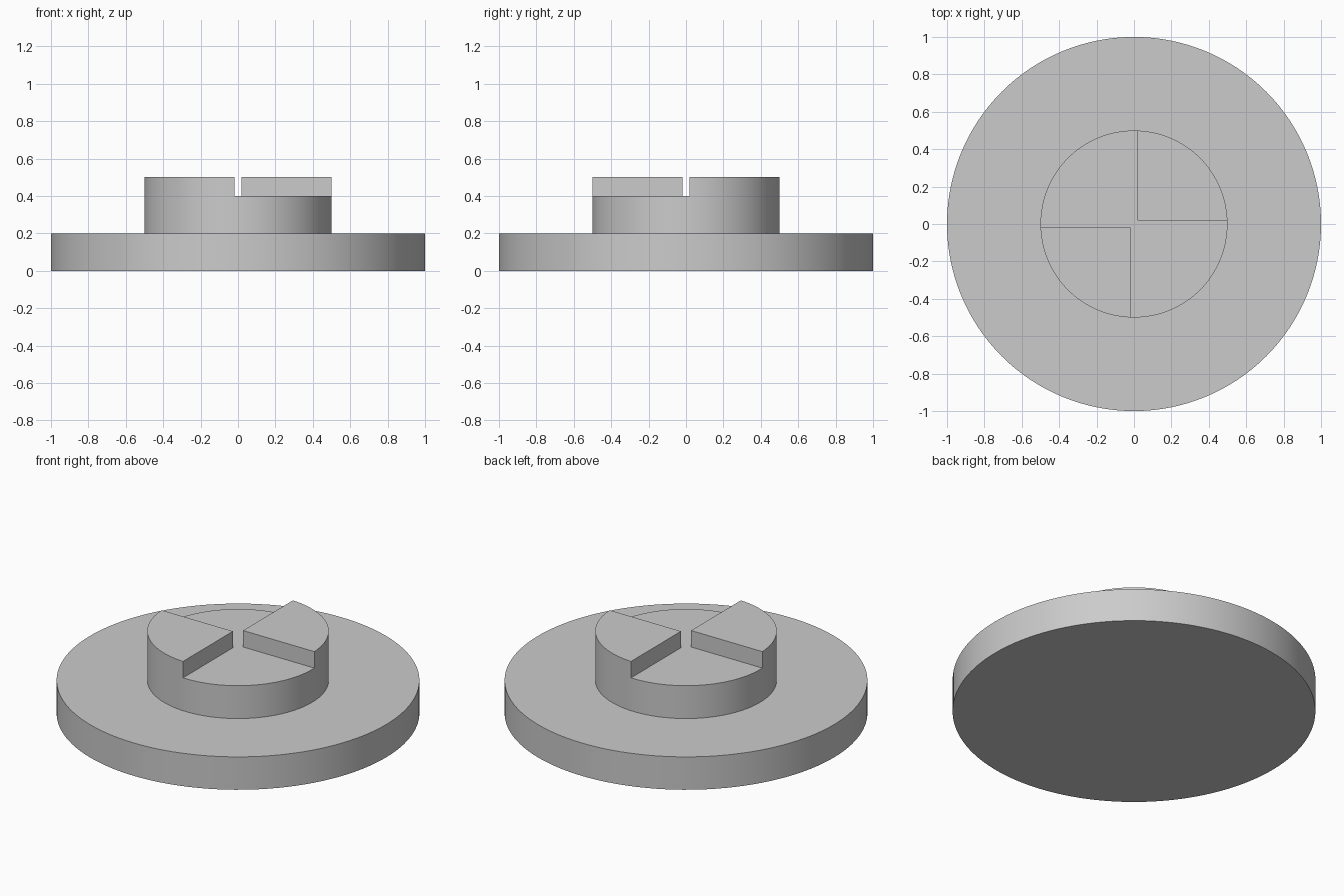
import bpy
import math

default_cube = bpy.data.objects.get("Cube")
if default_cube:
    bpy.data.objects.remove(default_cube, do_unlink=True)

# Single plain grey finish
GREY = (0.6, 0.6, 0.6, 1.0)
grey = bpy.data.materials.new("grey")
grey.use_nodes = True
grey.diffuse_color = GREY
grey.node_tree.nodes["Principled BSDF"].inputs["Base Color"].default_value = GREY


def disc(name, radius, bottom, top):
    bpy.ops.mesh.primitive_cylinder_add(
        vertices=128, radius=radius, depth=top - bottom,
        location=(0, 0, (bottom + top) / 2))
    obj = bpy.context.object
    obj.name = name
    obj.data.materials.append(grey)
    return obj


def smooth(obj):
    bpy.ops.object.select_all(action='DESELECT')
    obj.select_set(True)
    bpy.context.view_layer.objects.active = obj
    bpy.ops.object.shade_smooth_by_angle(angle=math.radians(30))


# Wide round base and the smaller hub standing on it
base = disc("base_disc", 1.0, 0.0, 0.2)
hub = disc("coupling_hub", 0.5, 0.2, 0.5)

# Two opposite quarters of the hub are cut down, leaving two raised jaws
gap, reach, floor = 0.02, 0.8, 0.4
for side in (1, -1):
    centre = reach / 2 - gap
    bpy.ops.mesh.primitive_cube_add(
        size=1, location=(side * centre, -side * centre, floor + 0.25))
    cutter = bpy.context.object
    cutter.name = "quarter_cutter"
    cutter.scale = (reach, reach, 0.5)
    cutter.hide_render = True

    cut = hub.modifiers.new("quarter_cut", 'BOOLEAN')
    cut.operation = 'DIFFERENCE'
    cut.solver = 'EXACT'
    cut.object = cutter
    bpy.context.view_layer.objects.active = hub
    bpy.ops.object.modifier_apply(modifier=cut.name)
    bpy.data.objects.remove(cutter, do_unlink=True)

for part in (base, hub):
    smooth(part)
